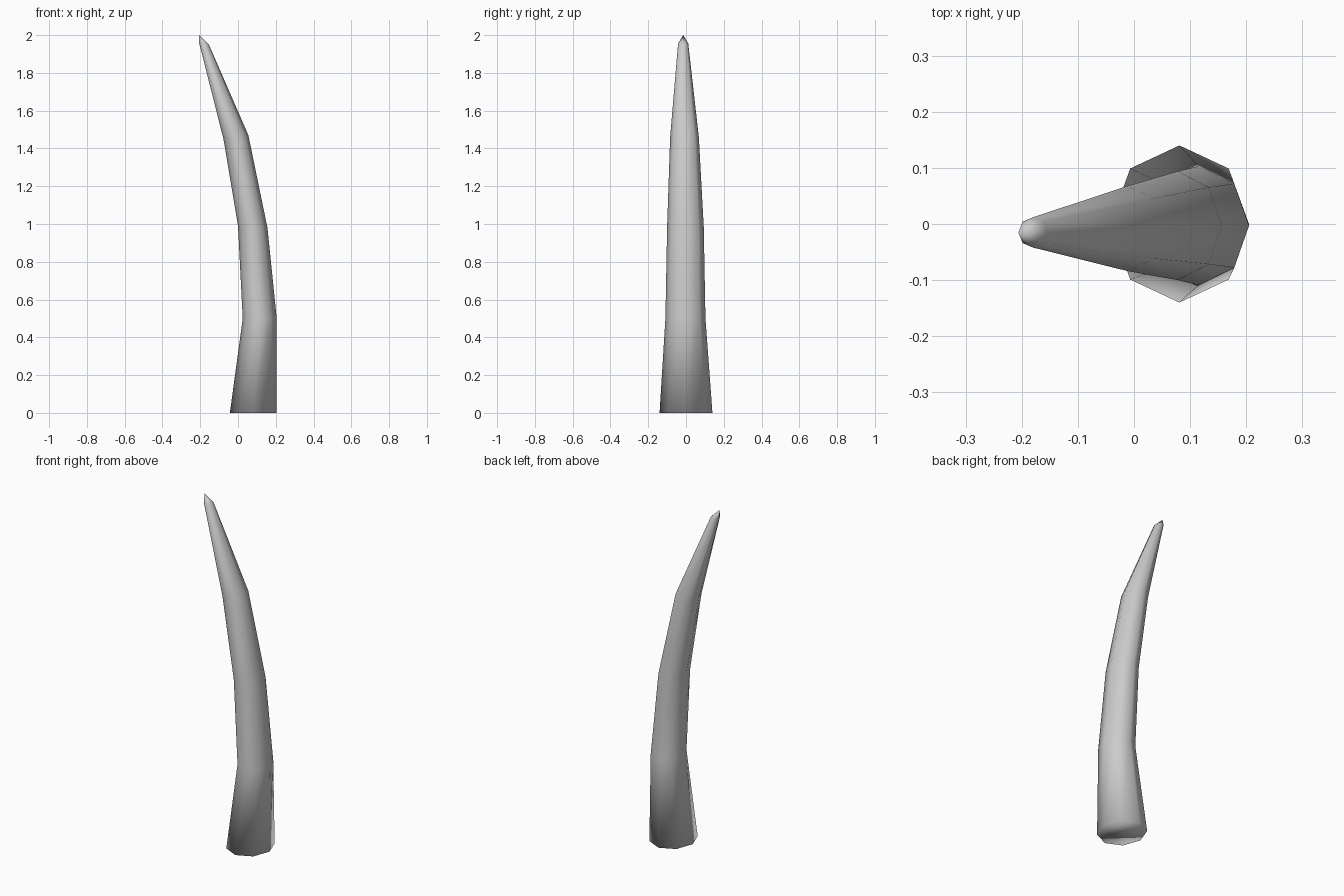
import bpy, bmesh, math

if "Cube" in bpy.data.objects:
    bpy.data.objects.remove(bpy.data.objects["Cube"])

SIDES = 8
# ring: centre x, centre y, centre z, half width x, half width y, rise towards +x
RINGS = [
    (0.081, 0.000, 0.00, 0.124, 0.140, 0.00),
    (0.115, -0.003, 0.50, 0.090, 0.106, 0.00),
    (0.078, -0.003, 0.985, 0.078, 0.097, -0.005),
    (-0.011, -0.008, 1.46, 0.066, 0.076, 0.010),
    (-0.180, -0.015, 1.955, 0.026, 0.027, -0.005),
]
TIP = (-0.206, -0.015, 2.0)

bm = bmesh.new()

# Curved, tapering eight-sided body
loops = []
for cx, cy, cz, rx, ry, rise in RINGS:
    loop = []
    for i in range(SIDES):
        a = 2 * math.pi * i / SIDES
        loop.append(bm.verts.new((cx + rx * math.cos(a), cy + ry * math.sin(a),
                                  cz + rise * math.cos(a))))
    loops.append(loop)
for low, high in zip(loops, loops[1:]):
    for i in range(SIDES):
        j = (i + 1) % SIDES
        bm.faces.new((low[i], low[j], high[j], high[i]))

# Pointed tip and flat base
tip = bm.verts.new(TIP)
for i in range(SIDES):
    bm.faces.new((loops[-1][i], loops[-1][(i + 1) % SIDES], tip))
bm.faces.new(loops[0][::-1])

for f in bm.faces:
    f.smooth = True
bmesh.ops.recalc_face_normals(bm, faces=bm.faces)

mesh = bpy.data.meshes.new("tusk")
bm.to_mesh(mesh)
bm.free()
tusk = bpy.data.objects.new("tusk", mesh)
bpy.context.collection.objects.link(tusk)
